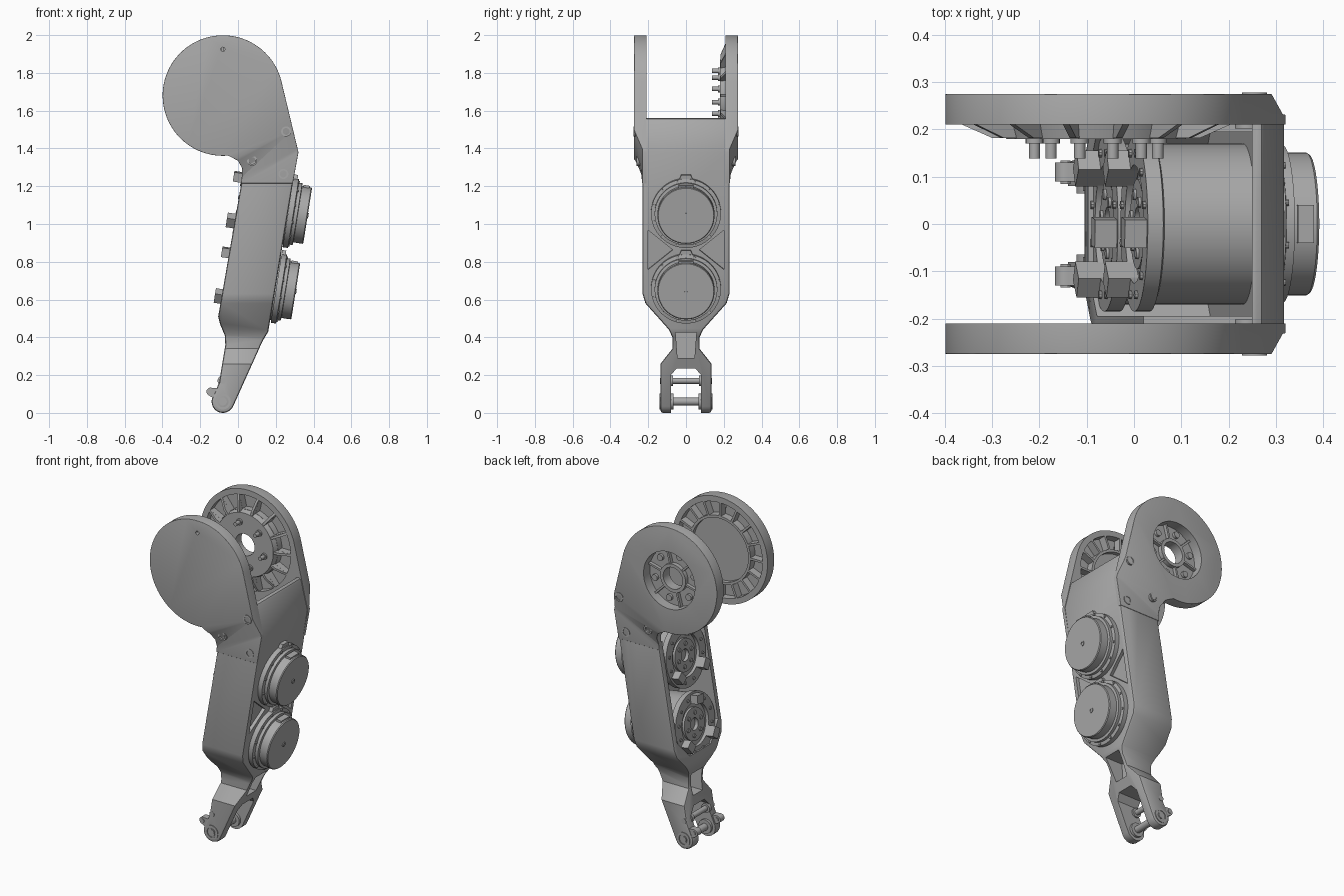
import bpy, bmesh, math
from mathutils import Vector

if "Cube" in bpy.data.objects:
    bpy.data.objects.remove(bpy.data.objects["Cube"])

grey = bpy.data.materials.new("machined_grey")
grey.use_nodes = True
grey.diffuse_color = (0.4, 0.4, 0.4, 1)
grey.node_tree.nodes["Principled BSDF"].inputs["Base Color"].default_value = (0.4, 0.4, 0.4, 1)

# Frames: origin plus the two drawing axes and the extrusion axis
X, Y, Z, O = Vector((1, 0, 0)), Vector((0, 1, 0)), Vector((0, 0, 1)), Vector((0, 0, 0))
UP = Vector((0.156, 0, 0.988)).normalized()
OUT = Vector((0.988, 0, -0.156)).normalized()
SIDE = (O, X, Z, Y)
FRONT = (O, Y, Z, X)
HUB = Vector((-0.08, 0, 1.68))
parts = []


def finish(bm, name):
    bmesh.ops.recalc_face_normals(bm, faces=bm.faces)
    mesh = bpy.data.meshes.new(name)
    bm.to_mesh(mesh)
    bm.free()
    mesh.materials.append(grey)
    obj = bpy.data.objects.new(name, mesh)
    bpy.context.collection.objects.link(obj)
    parts.append(obj)
    return obj


def prism_mesh(polys, a, b, frame):
    o, u, v, w = frame
    bm = bmesh.new()
    for pts in polys:
        ends = [[bm.verts.new(o + u * p + v * q + w * t) for p, q in pts] for t in (a, b)]
        for ring in ends:
            bm.faces.new(ring)
        n = len(pts)
        for i in range(n):
            j = (i + 1) % n
            bm.faces.new((ends[0][i], ends[0][j], ends[1][j], ends[1][i]))
    bmesh.ops.recalc_face_normals(bm, faces=bm.faces)
    return bm


def prism(name, polys, a, b, frame):
    return finish(prism_mesh(polys, a, b, frame), name)


def lathe(name, origin, axis, profile, sides=48, closed=False):
    u = axis.orthogonal().normalized()
    v = axis.cross(u)
    bm = bmesh.new()
    rings = []
    for r, t in profile:
        angles = [math.tau * k / sides for k in range(sides)]
        rings.append([bm.verts.new(origin + axis * t + (u * math.cos(s) + v * math.sin(s)) * r) for s in angles])
    pairs = list(zip(rings, rings[1:]))
    if closed:
        pairs.append((rings[-1], rings[0]))
    else:
        bm.faces.new(rings[0])
        bm.faces.new(rings[-1])
    for p, q in pairs:
        for k in range(sides):
            m = (k + 1) % sides
            bm.faces.new((p[k], p[m], q[m], q[k]))
    return finish(bm, name)


def boolean(obj, cutter, op="DIFFERENCE"):
    mod = obj.modifiers.new("cut", "BOOLEAN")
    mod.operation, mod.object, mod.solver = op, cutter, "EXACT"
    bake(obj)
    parts.remove(cutter)
    bpy.data.objects.remove(cutter)


def bake(obj):
    bpy.context.view_layer.update()
    mesh = bpy.data.meshes.new_from_object(obj.evaluated_get(bpy.context.evaluated_depsgraph_get()))
    obj.modifiers.clear()
    obj.data = mesh


def arc(cx, cy, r, start, end, n):
    angles = [math.radians(start + (end - start) * k / n) for k in range(n + 1)]
    return [(cx + r * math.cos(s), cy + r * math.sin(s)) for s in angles]


def mirror(pts):
    return pts + [(-p, q) for p, q in reversed(pts)]


def sectors(r0, r1, count, gap):
    step = 360 / count
    return [arc(HUB.x, HUB.z, r1, k * step + gap, (k + 1) * step - gap, 5)
            + arc(HUB.x, HUB.z, r0, (k + 1) * step - gap * r1 / r0, k * step + gap * r1 / r0, 5)
            for k in range(count)]


# Channel body: side outline crossed with front outline
side = [(0.272, 1.56), (0.22, 1.56), (0.15, 1.4), (0.02, 1.27), (0.02, 1.23), (-0.105, 0.51),
        (-0.095, 0.47), (-0.07, 0.41), (-0.067, 0.36), (-0.1, 0.16)]
side += arc(-0.08, 0.06, 0.06, 165, 335, 12) + [(0.13, 0.38), (0.16, 0.43), (0.317, 1.38)]
body = prism("leg_body", [side], -0.3, 0.3, SIDE)
front = mirror([(0.23, 1.7), (0.23, 0.63), (0.215, 0.58), (0.09, 0.44), (0.072, 0.4), (0.072, 0.34),
                (0.135, 0.26), (0.135, -0.1)])
boolean(body, prism("cutter", [front], -1, 1, FRONT), "INTERSECT")
bevel = body.modifiers.new("soft_corners", "BEVEL")
bevel.width, bevel.segments, bevel.limit_method, bevel.angle_limit = 0.012, 2, "ANGLE", math.radians(42)
bake(body)

# Hollow back, open top, fork gap, neck pockets and front pockets
base = Vector((0.202, 0, 0.66))
TILT = (base, Y, UP, OUT)
boolean(body, prism("cutter", [mirror([(0.195, 0.75), (0.195, -0.04), (0.1, -0.15)])], -0.7, -0.035, TILT))
top_gap = [(0.28, 1.38), (0.235, 1.65), (-0.5, 1.65), (-0.5, 1.255), (0.262, 1.255)]
boolean(body, prism("cutter", [top_gap], -0.21, 0.21, SIDE))
boolean(body, prism("cutter", [mirror([(0.05, 0.235), (0.08, 0.2), (0.08, -0.1)])], -0.5, 0.5, FRONT))
for a, b in ((0.04, 0.5), (-0.5, 0.0)):
    boolean(body, prism("cutter", [mirror([(0.055, 0.425), (0.045, 0.29)])], a, b, FRONT))
tri = [(0.2, 0.31), (0.2, 0.1), (0.07, 0.205)]
boolean(body, prism("cutter", [tri, [(-p, q) for p, q in tri]], -0.022, 0.1, TILT))


# Upper side arms: round plate flowing down into the body
def arm(name, sign):
    outline = arc(HUB.x, HUB.z, 0.319, 13.6, 275, 64)
    outline += [(0.0, 1.335), (0.022, 1.295), (0.02, 1.25), (0.016, 1.215), (0.29, 1.215), (0.32, 1.38)]
    bm = prism_mesh([outline], 0.21, 0.275, SIDE)
    down = Vector((0.45, 0, -0.89)).normalized()
    for d in (0.33, 0.43):
        bmesh.ops.bisect_plane(bm, geom=bm.verts[:] + bm.edges[:] + bm.faces[:],
                               plane_co=HUB + down * d, plane_no=down)
    for v in bm.verts:
        if v.co.y > 0.25:
            blend = min(1, max(0, ((v.co - HUB).dot(down) - 0.33) / 0.1))
            v.co.y = 0.275 - 0.043 * blend
    bm.normal_update()
    rim = [e for e in bm.edges if min(v.co.y for v in e.verts) > 0.22 and e.calc_face_angle(0) > 0.9]
    bmesh.ops.bevel(bm, geom=rim, offset=0.02, segments=3, profile=0.5, affect="EDGES", clamp_overlap=True)
    for v in bm.verts:
        v.co.y *= sign
    return finish(bm, name)


front_arm, back_arm = arm("front_arm", -1), arm("back_arm", 1)
boolean(front_arm, prism("cutter", sectors(0.205, 0.285, 16, 1.3), -0.255, -0.1, SIDE))
boolean(front_arm, lathe("cutter", HUB, Y, [(0.19, -0.235), (0.19, -0.1)], 64))
boolean(front_arm, lathe("cutter", HUB + Z * 0.245, Y, [(0.011, -0.3), (0.011, -0.255)], 16))
boolean(back_arm, prism("cutter", sectors(0.2, 0.285, 14, 1.5), 0.1, 0.25, SIDE))
boolean(back_arm, lathe("cutter", HUB, Y, [(0.172, 0.1), (0.172, 0.4)], 64))

# Hub in the back arm, with sloped ribs, spokes and bolts
lathe("back_hub", HUB, Y, [(0.065, 0.18), (0.19, 0.18), (0.2, 0.215), (0.065, 0.215)], 64, True)
lathe("hub_collar", HUB, Y, [(0.065, 0.2), (0.085, 0.2), (0.085, 0.24), (0.065, 0.24)], 48, True)
for k in range(14):
    s = math.tau * k / 14
    ray = Vector((math.cos(s), 0, math.sin(s)))
    rib = [(0.185, 0.182), (0.22, 0.182), (0.288, 0.212), (0.288, 0.245), (0.185, 0.245)]
    prism("hub_rib", [rib], -0.007, 0.007, (HUB, ray, Y, ray.cross(Y)))
for k in range(6):
    s = math.tau * (k + 0.25) / 6
    ray = Vector((math.cos(s), 0, math.sin(s)))
    prism("hub_spoke", [[(0.08, 0.205), (0.175, 0.205), (0.175, 0.235), (0.08, 0.235)]],
          -0.006, 0.006, (HUB, ray, Y, ray.cross(Y)))
    s += math.tau / 12
    spot = HUB + Vector((math.cos(s), 0, math.sin(s))) * 0.135
    lathe("hub_bolt", spot, Y, [(0.012, 0.138), (0.012, 0.17), (0.019, 0.17), (0.019, 0.23)], 16)

# Bolts that clamp the arms to the body
for sign in (-1, 1):
    for x, z, y in ((0.255, 1.49, 0.275), (0.075, 1.335, 0.258), (0.24, 1.265, 0.232)):
        lathe("arm_bolt", Vector((x, 0, z)), Y * sign,
              [(0.027, y - 0.03), (0.027, y + 0.003), (0.018, y + 0.003), (0.018, y - 0.008)], 20)

# Two motors through the channel
for label, centre in (("lower", base), ("upper", base + UP * 0.405)):
    lathe(label + "_motor", centre, OUT,
          [(0.035, -0.24), (0.035, -0.262), (0.095, -0.262), (0.095, -0.248), (0.125, -0.248), (0.125, -0.268),
           (0.185, -0.268), (0.185, -0.235), (0.17, -0.23), (0.17, 0), (0.185, 0), (0.185, 0.028),
           (0.166, 0.032), (0.166, 0.05), (0.151, 0.052), (0.151, 0.1), (0.147, 0.105)], 64)
    lathe(label + "_cap_screw", centre, OUT, [(0.014, 0.1), (0.014, 0.109), (0.007, 0.109), (0.007, 0.106)], 16)
    for k in range(12):
        s = math.tau * (k + 0.5) / 12
        ray = Y * math.cos(s) + UP * math.sin(s)
        lathe(label + "_flange_screw", centre + ray * 0.175, OUT, [(0.007, 0.02), (0.007, 0.036)], 10)
        lathe(label + "_rear_screw", centre + ray * 0.155, OUT, [(0.009, -0.274), (0.009, -0.26)], 10)
        if k % 2:
            lathe(label + "_rear_hub_screw", centre + ray * 0.065, OUT, [(0.012, -0.268), (0.012, -0.255)], 12)
    for degrees in (97, 217, 323):
        s = math.radians(degrees)
        ray = Y * math.cos(s) + UP * math.sin(s)
        clip = [(0.122, -0.03), (0.172, -0.03), (0.172, 0.03), (0.122, 0.03)]
        prism(label + "_rear_clip", [clip], -0.315, -0.25, (centre, ray, OUT.cross(ray), OUT))
    plug = [(-0.04, 0.14), (0.04, 0.14), (0.04, 0.158), (-0.04, 0.158)]
    prism(label + "_motor_plug", [plug], 0.058, 0.092, (centre, Y, UP, OUT))
    prism(label + "_top_tab", [mirror([(0.04, 0.17), (0.025, 0.205)])], 0, 0.022, (centre, Y, UP, OUT))

# Ankle fork: pins, bosses and side lugs
for name, z, r in (("pivot_pin", 0.06, 0.021), ("stop_pin", 0.17, 0.016)):
    lathe(name, Vector((-0.08, 0, z)), Y, [(r, -0.137), (r, 0.137)], 24)
for sign in (-1, 1):
    pivot = Vector((-0.08, 0, 0.06))
    lathe("pivot_boss", pivot, Y * sign,
          [(0.042, 0.065), (0.042, 0.139), (0.03, 0.139), (0.03, 0.134), (0.018, 0.134), (0.018, 0.14)], 32)
    lathe("stop_boss", Vector((-0.08, 0, 0.17)), Y * sign, [(0.028, 0.07), (0.028, 0.09)], 24)
    lug = arc(-0.145, 0.112, 0.022, 70, 250, 10) + [(-0.1, 0.06), (-0.08, 0.13)]
    prism("fork_lug", [lug], sign * 0.09, sign * 0.13, SIDE)
    lathe("lug_screw", Vector((-0.145, 0, 0.112)), Y * sign, [(0.011, 0.085), (0.011, 0.134)], 12)

# Smooth curved surfaces while keeping hard edges
bpy.ops.object.select_all(action="DESELECT")
for obj in parts:
    obj.select_set(True)
bpy.context.view_layer.objects.active = body
bpy.ops.object.shade_smooth_by_angle(angle=math.radians(30))
